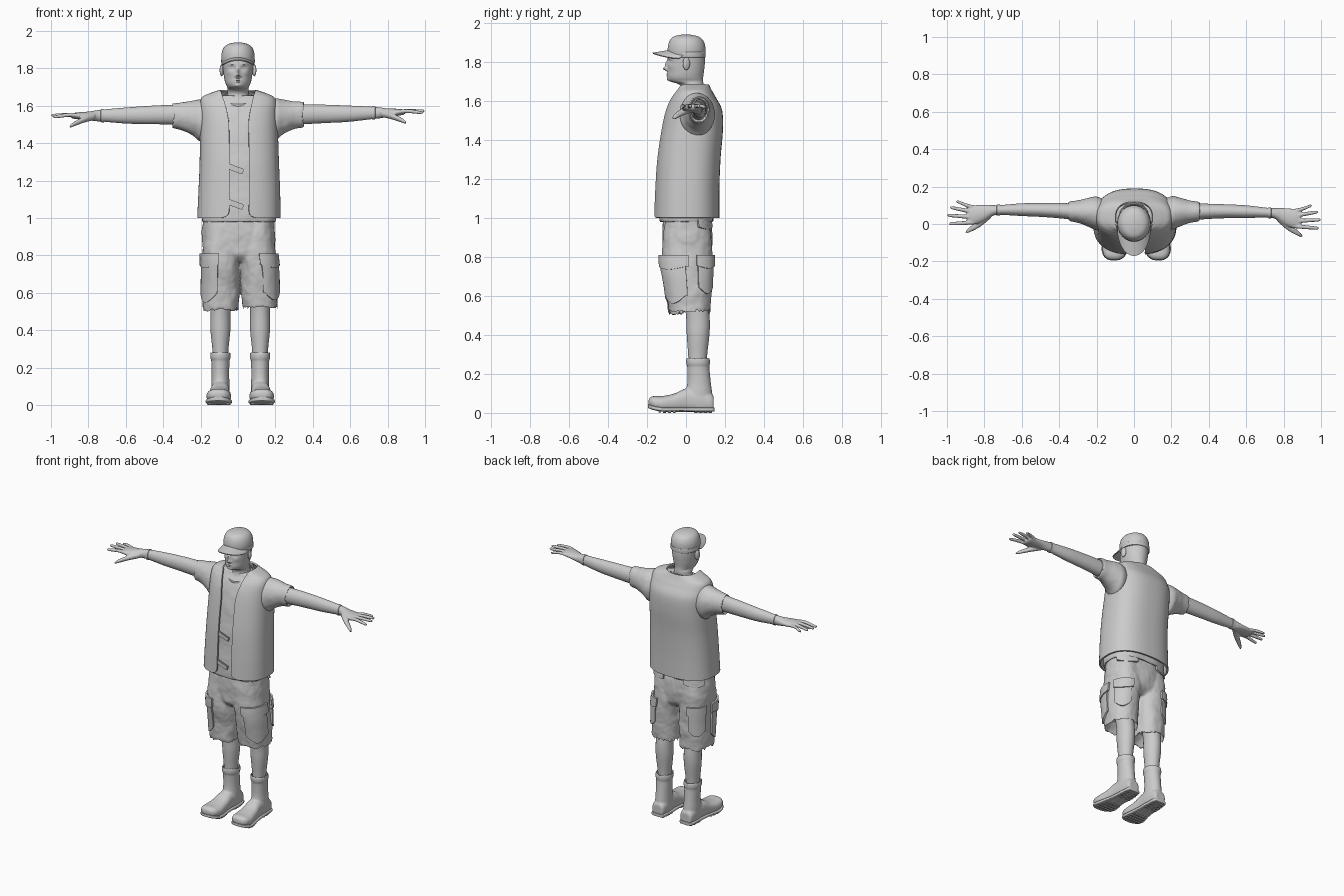
import bpy, bmesh, math
from mathutils import Vector, Matrix

MID = 0.012  # the lower body sits slightly off centre


def dense(keys, steps):
    """Catmull-Rom interpolation of ring keys (t, u, v, ru, rv)."""
    out, n = [], len(keys)
    for i in range(n - 1):
        p = [Vector(keys[max(0, min(n - 1, i + k))]) for k in (-1, 0, 1, 2)]
        for j in range(steps):
            f = j / steps
            out.append(0.5 * (2 * p[1] + (p[2] - p[0]) * f + (2 * p[0] - 5 * p[1] + 4 * p[2] - p[3]) * f * f
                              + (3 * p[1] - p[0] - 3 * p[2] + p[3]) * f ** 3))
    return out + [Vector(keys[-1])]


def ring(k, a, p, grow=0):
    c, s, e = math.cos(a), math.sin(a), 2 / p
    return (k[1] + (k[3] + grow) * math.copysign(abs(c) ** e, c),
            k[2] + (k[4] + grow) * math.copysign(abs(s) ** e, s))


def at(keys, t):
    rows = dense(keys, 6)
    return min(rows, key=lambda r: abs(r[0] - t))


def loft(bm, keys, axis='Z', n=32, steps=5, p=2.0, fn=None):
    loops = []
    for k in dense(keys, steps):
        vs = []
        for i in range(n):
            u, v = ring(k, 2 * math.pi * i / n, p)
            co = {'Z': (u, v, k[0]), 'X': (k[0], u, v), 'Y': (u, k[0], v)}[axis]
            vs.append(bm.verts.new(fn(*co) if fn else co))
        loops.append(vs)
    for a, b in zip(loops, loops[1:]):
        for i in range(n):
            bm.faces.new((a[i], a[(i + 1) % n], b[(i + 1) % n], b[i]))
    bm.faces.new(loops[0])
    bm.faces.new(loops[-1])


def finish(name, bm, voxel=0, smooth=0, thick=0, wrinkle=0):
    bmesh.ops.recalc_face_normals(bm, faces=bm.faces)
    me = bpy.data.meshes.new(name)
    bm.to_mesh(me)
    bm.free()
    ob = bpy.data.objects.new(name, me)
    bpy.context.collection.objects.link(ob)
    if voxel:
        m = ob.modifiers.new("merge", 'REMESH')
        m.mode, m.voxel_size = 'VOXEL', voxel
    if smooth:
        m = ob.modifiers.new("relax", 'SMOOTH')
        m.factor, m.iterations = 0.5, smooth
    if wrinkle:
        m = ob.modifiers.new("folds", 'DISPLACE')
        m.texture = bpy.data.textures.new(name + "_folds", 'CLOUDS')
        m.texture.noise_scale, m.strength = 0.1, wrinkle
    if thick:
        m = ob.modifiers.new("thickness", 'SOLIDIFY')
        m.thickness, m.offset = thick, 0
    bpy.ops.object.select_all(action='DESELECT')
    ob.select_set(True)
    bpy.context.view_layer.objects.active = ob
    bpy.ops.object.convert(target='MESH')
    bpy.ops.object.shade_smooth_by_angle(angle=math.radians(40))
    return ob


def sheet(name, rows, thick):
    bm = bmesh.new()
    g = [[bm.verts.new(c) for c in r] for r in rows]
    for a, b in zip(g, g[1:]):
        for i in range(len(a) - 1):
            bm.faces.new((a[i], a[i + 1], b[i + 1], b[i]))
    return finish(name, bm, thick=thick)


def patch(name, keys, a0, a1, ztop, h, grow, p, fn, thick=0.012):
    """Cloth patch following a lofted surface, with a curved lower edge."""
    rows = []
    for j in range(9):
        row = []
        for i in range(17):
            z = ztop - h * (0.78 + 0.22 * math.sin(math.pi * i / 16)) * j / 8
            u, v = ring(at(keys, z), math.radians(a0 + (a1 - a0) * i / 16), p, grow)
            row.append(fn(u, v, z))
        rows.append(row)
    sheet(name, rows, thick)


# Head and neck, with facial features pushed out of the loft
BUMPS = [(0, 1.763, .010, .010, .022), (0, 1.785, .008, .018, .012), (.013, 1.758, .006, .006, .008),
         (.032, 1.822, .018, .006, .005), (.032, 1.803, .015, .010, -.010), (.032, 1.803, .008, .005, .006),
         (0, 1.738, .017, .004, .006), (0, 1.727, .014, .004, .005), (0, 1.708, .018, .010, .007),
         (.045, 1.775, .015, .012, .003)]


def face(x, y, z):
    if y < 0:
        for bx, bz, sx, sz, amp in BUMPS:
            y -= amp * math.exp(-((abs(x) - bx) / sx) ** 2 - ((z - bz) / sz) ** 2)
    return x, y, z


bm = bmesh.new()
loft(bm, [(1.58, 0, .025, .085, .085), (1.62, 0, .033, .070, .068), (1.66, 0, .033, .058, .056),
          (1.685, 0, .025, .057, .064), (1.70, 0, .003, .058, .085), (1.72, 0, -.003, .067, .091),
          (1.75, 0, -.001, .074, .093), (1.80, 0, .001, .080, .096), (1.85, 0, .001, .082, .093),
          (1.88, 0, .001, .07, .08)], n=112, steps=8, fn=face)
finish("head_and_neck", bm)
for s in (-1, 1):
    bm = bmesh.new()
    bmesh.ops.create_uvsphere(bm, u_segments=20, v_segments=12, radius=1)
    bmesh.ops.transform(bm, verts=bm.verts, matrix=Matrix.Translation((s * .087, .002, 1.79))
                        @ Matrix.Rotation(s * .3, 4, 'Z') @ Matrix.Diagonal((.010, .019, .033, 1)))
    finish("ear", bm)

# Cap crown, band and brim
bm = bmesh.new()
loft(bm, [(1.83, 0, .003, .086, .094), (1.86, 0, .003, .089, .097), (1.89, 0, .003, .085, .093),
          (1.915, 0, .002, .073, .081), (1.930, 0, 0, .052, .060), (1.938, 0, 0, .02, .025)], n=48)
finish("cap_crown", bm)
bm = bmesh.new()
loft(bm, [(1.822, 0, .012, .087, .087), (1.826, 0, .012, .089, .089), (1.845, 0, .010, .090, .091),
          (1.849, 0, .01, .088, .09)], n=48, steps=3)
finish("cap_band", bm)
rows = []
for j in range(9):
    r = j / 8
    ph = [math.radians(-80 + 160 * i / 32) for i in range(33)]
    rows.append([((.084 + .004 * r) * math.sin(a), .003 - .088 * math.cos(a) - .085 * r * math.cos(a) ** .7,
                  1.857 - .014 * r - .028 * math.sin(a) ** 2) for a in ph])
sheet("cap_brim", rows, .006)

# Vest: one sheet wrapped around the torso, open at the front
TORSO = [(1.0, .005, .003, .218, .163), (1.15, .007, .006, .213, .160), (1.3, .007, .014, .207, .158),
         (1.45, .005, .031, .204, .153), (1.55, .003, .040, .203, .140), (1.61, .002, .038, .200, .113),
         (1.643, 0, .040, .188, .092), (1.66, 0, .040, .155, .083), (1.68, 0, .034, .098, .080)]
P = 2.5
rows = []
for k in dense(TORSO, 10):
    z = k[0]
    w = .052 + .04 * max(0, (z - 1.5) / .18) ** 1.5
    if z < 1.04:
        w += .04 * (1 - math.sqrt(max(0, 1 - ((1.04 - z) / .04) ** 2)))
    d = math.asin(min(.99, w / k[3]) ** (P / 2))
    rows.append([(*ring(k, -math.pi / 2 + d + (2 * math.pi - 2 * d) * i / 80, P), z) for i in range(81)])
sheet("vest", rows, .010)
for z, y in ((1.262, -.139), (1.072, -.151)):
    bm = bmesh.new()
    bmesh.ops.create_cube(bm, size=1)
    bmesh.ops.transform(bm, verts=bm.verts, matrix=Matrix.Translation((-.012, y, z))
                        @ Matrix.Rotation(.35, 4, 'Y') @ Matrix.Diagonal((.085, .012, .03, 1)))
    bmesh.ops.bevel(bm, geom=bm.edges[:], offset=.003, segments=2, affect='EDGES')
    finish("vest_strap", bm)

# Shirt with sleeves, open cuffs turned inward
shirt = [(.985, .005, .003, .185, .12)] + [(k[0] - .012, k[1], k[2], k[3] - .02, k[4] - .024) for k in TORSO]
shirt[-1] = (1.655, 0, .035, .085, .06)
bm = bmesh.new()
loft(bm, shirt, p=P, n=48)
for s in (-1, 1):
    loft(bm, [(.14, .05, 1.535, .075, .09), (.20, .057, 1.528, .090, .112), (.24, .063, 1.540, .078, .094),
              (.30, .066, 1.550, .060, .074), (.35, .066, 1.552, .052, .067), (.354, .066, 1.552, .048, .062),
              (.335, .066, 1.552, .045, .056)], 'X', fn=lambda x, y, z: (s * x, y, z - (.006 if s < 0 else 0)))
finish("shirt", bm, voxel=.007, smooth=4, wrinkle=.008)
bm = bmesh.new()
N = 48
prof = [[bm.verts.new((math.cos(a) * (.078 + .006 * math.cos(b)), .03 + math.sin(a) * (.078 + .006 * math.cos(b)),
                       1.638 + .035 * math.sin(a) + .008 * math.sin(b)))
         for b in (2 * math.pi * q / 8 for q in range(8))] for a in (2 * math.pi * i / N for i in range(N))]
for i in range(N):
    for q in range(8):
        r0, r1, q1 = prof[i], prof[(i + 1) % N], (q + 1) % 8
        bm.faces.new((r0[q], r1[q], r1[q1], r0[q1]))
finish("shirt_collar", bm)

# Arms with hands
FINGERS = [(.070, .953, .096, 1.566, .0095), (.043, .984, .063, 1.572, .0105),
           (.015, .998, .022, 1.572, .0105), (-.011, .988, -.022, 1.564, .0105)]
for s in (-1, 1):
    def side(x, y, z):
        f = max(0, x - .3) / .65
        return (s * x, y, z) if s > 0 else (-x, y + .023 * f, z - .022 * f)
    bm = bmesh.new()
    loft(bm, [(.30, .065, 1.553, .045, .055), (.42, .068, 1.556, .040, .051), (.50, .068, 1.557, .037, .048),
              (.60, .066, 1.558, .034, .043), (.72, .060, 1.562, .026, .033), (.76, .055, 1.562, .030, .029),
              (.80, .042, 1.563, .043, .023), (.85, .030, 1.565, .051, .019), (.885, .028, 1.566, .045, .014),
              (.893, .028, 1.566, .03, .006)], 'X', fn=side)
    for y0, x1, y1, z1, r in FINGERS:
        loft(bm, [(.85, y0, 1.565, r, r), (.90, y0 * .6 + y1 * .4, 1.572, r * 1.05, r * 1.05),
                  (x1 - .012, y1, z1, r * .85, r * .8), (x1, y1, z1, .003, .003)], 'X', n=14, fn=side)
    loft(bm, [(.765, .035, 1.558, .02, .018), (.82, -.010, 1.545, .022, .017), (.87, -.045, 1.525, .016, .013),
              (.893, -.060, 1.513, .010, .009), (.90, -.065, 1.508, .003, .003)], 'X', n=16, fn=side)
    finish("arm", bm, voxel=.0045, smooth=3)
    bm = bmesh.new()
    loft(bm, [(.716, .060, 1.562, .024, .031), (.717, .060, 1.562, .029, .036), (.733, .059, 1.562, .029, .035),
              (.734, .059, 1.562, .024, .03)], 'X', steps=2, fn=side)
    finish("wristband", bm)

# Cargo shorts: pelvis and both legs merged, hollow hems
LEG = [(.58, .106, .03, .06, .07), (.535, .106, .02, .084, .095), (.510, .106, .018, .092, .106),
       (.514, .106, .018, .095, .108), (.62, .104, .014, .098, .116), (.74, .100, .006, .099, .128),
       (.82, .096, .005, .098, .129), (.92, .093, .005, .095, .122), (1.0, .09, .005, .09, .11)]
PELVIS = [(.765, 0, .005, .10, .085), (.80, 0, .005, .165, .118), (.86, 0, .006, .192, .127),
          (.93, 0, .006, .195, .127), (1.02, 0, .004, .188, .118)]
mirror = {s: (lambda x, y, z, s=s: (s * x + MID * (.3 if z > .85 else 1 - .7 * max(0, z - .7) / .15), y,
                                    z + (.006 * s if z < .6 else 0))) for s in (-1, 1)}
bm = bmesh.new()
loft(bm, PELVIS, p=2.4, n=48, fn=mirror[1])
for s in (-1, 1):
    loft(bm, LEG, p=2.3, n=40, fn=mirror[s])
finish("shorts", bm, voxel=.007, smooth=6, wrinkle=.016)
OUTER = LEG[3:]
for s in (-1, 1):
    patch("cargo_pocket", OUTER, -82, -2, .775, .22, .004, 2.3, mirror[s])
    patch("cargo_flap", OUTER, -86, 2, .81, .075, .010, 2.3, mirror[s])
    patch("back_thigh_pocket", OUTER, 22, 80, .77, .16, .003, 2.3, mirror[s])
    patch("back_thigh_flap", OUTER, 18, 84, .81, .07, .009, 2.3, mirror[s])
    patch("hip_flap", PELVIS, 22, 72, 1.0, .06, .006, 2.4, mirror[s])

# Lower legs and boots
for s in (-1, 1):
    def foot(x, y, z):
        return s * (.106 + x + .012 * max(0, .05 - y) / .24) + MID, y, z + .016 * max(0, (-.1 - y) / .09) ** 2
    bm = bmesh.new()
    loft(bm, [(.24, 0, .060, .040, .047), (.30, 0, .060, .043, .049), (.40, 0, .062, .053, .058),
              (.47, 0, .062, .053, .060), (.54, 0, .055, .054, .060), (.64, 0, .04, .06, .065)], fn=foot)
    finish("lower_leg", bm)
    bm = bmesh.new()
    loft(bm, [(.265, 0, .061, .045, .05), (.285, 0, .061, .049, .056), (.275, 0, .061, .054, .061),
              (.25, 0, .062, .054, .061), (.235, 0, .063, .049, .057), (.16, 0, .067, .047, .060),
              (.10, 0, .066, .049, .068), (.03, 0, .066, .048, .068)], fn=foot)
    loft(bm, [(.142, 0, .045, .02, .02), (.135, 0, .05, .042, .045), (.07, 0, .062, .05, .06),
              (0, 0, .065, .051, .060), (-.06, 0, .052, .058, .047), (-.12, 0, .046, .066, .040),
              (-.165, 0, .044, .058, .034), (-.187, 0, .040, .036, .022), (-.192, 0, .038, .015, .01)],
         'Y', p=2.5, fn=foot)
    finish("boot", bm, voxel=.006, smooth=4)
    bm = bmesh.new()
    loft(bm, [(.146, 0, .017, .025, .010), (.135, 0, .017, .046, .011), (.06, 0, .017, .052, .011),
              (-.02, 0, .018, .055, .010), (-.12, 0, .017, .070, .011), (-.165, 0, .017, .061, .011),
              (-.188, 0, .017, .038, .010), (-.194, 0, .017, .018, .009)], 'Y', p=5, fn=foot)
    finish("boot_sole", bm)
    for y, w in [(.125, .04), (.1, .045), (.075, .047), (.05, .047), (-.06, .055), (-.085, .06), (-.11, .063),
                 (-.135, .058)]:
        bm = bmesh.new()
        loft(bm, [(y - .007, 0, .006, w, .006), (y + .007, 0, .006, w, .006)], 'Y', n=16, steps=1, p=6, fn=foot)
        finish("boot_tread", bm)
